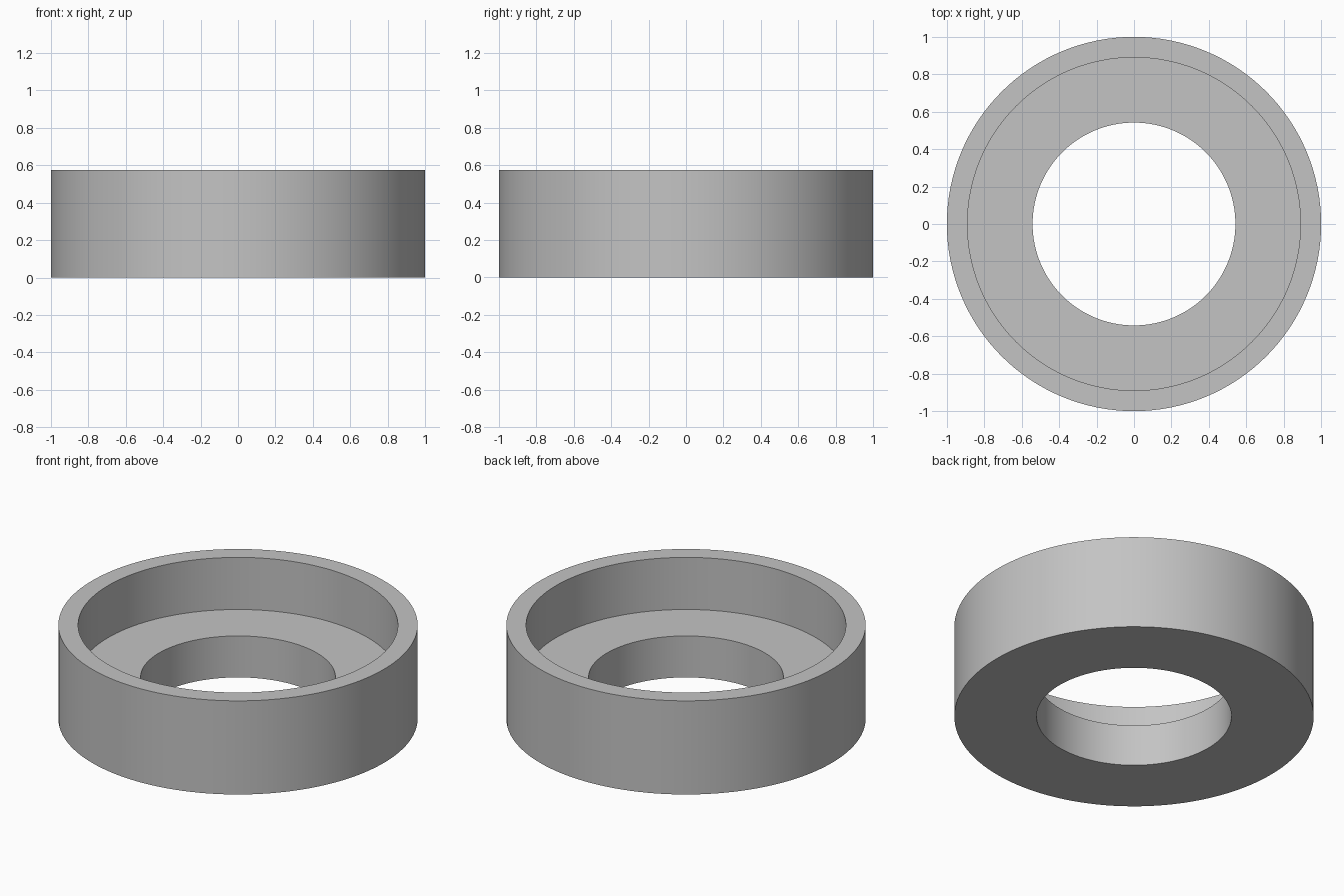
import bpy
import bmesh
import math

if "Cube" in bpy.data.objects:
    bpy.data.objects.remove(bpy.data.objects["Cube"])

SEGMENTS = 128
HEIGHT = 0.575       # overall height
FLOOR = 0.255        # height of the recessed seat
R_OUTER, R_RECESS, R_BORE = 1.0, 0.89, 0.542

# Cross-section (radius, height) of the stepped ring
profile = [(R_BORE, 0), (R_OUTER, 0), (R_OUTER, HEIGHT),
           (R_RECESS, HEIGHT), (R_RECESS, FLOOR), (R_BORE, FLOOR)]

# Revolve the closed cross-section around z
bm = bmesh.new()
rings = []
for i in range(SEGMENTS):
    a = 2 * math.pi * i / SEGMENTS
    rings.append([bm.verts.new((r * math.cos(a), r * math.sin(a), z)) for r, z in profile])
n = len(profile)
for i in range(SEGMENTS):
    here, after = rings[i], rings[(i + 1) % SEGMENTS]
    for j in range(n):
        k = (j + 1) % n
        bm.faces.new((here[j], after[j], after[k], here[k]))
bmesh.ops.recalc_face_normals(bm, faces=bm.faces)

mesh = bpy.data.meshes.new("stepped_ring")
bm.to_mesh(mesh)
bm.free()
ring = bpy.data.objects.new("stepped_ring", mesh)
bpy.context.collection.objects.link(ring)

# Single plain grey
grey = bpy.data.materials.new("grey")
grey.diffuse_color = (0.55, 0.55, 0.55, 1)
grey.use_nodes = True
grey.node_tree.nodes["Principled BSDF"].inputs["Base Color"].default_value = grey.diffuse_color
mesh.materials.append(grey)

# Smooth walls, crisp rims
bpy.context.view_layer.objects.active = ring
ring.select_set(True)
bpy.ops.object.shade_smooth_by_angle(angle=math.radians(30))
